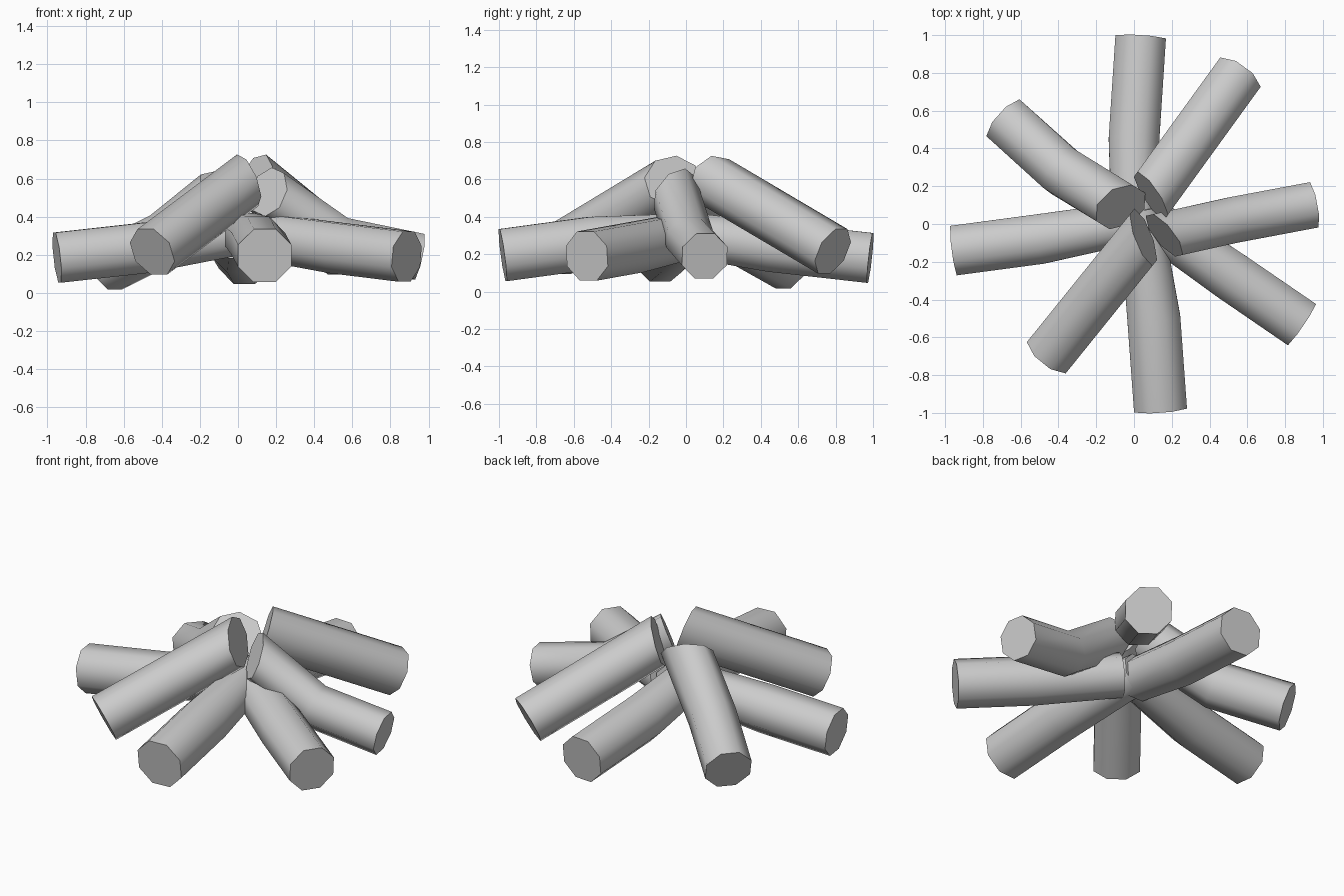
import bpy, bmesh, math
from mathutils import Vector

if "Cube" in bpy.data.objects:
    bpy.data.objects.remove(bpy.data.objects["Cube"])

SIDES = 8


def ring(bm, c, d, n, r):
    """Octagon section of a log along d, cut by a plane with normal n."""
    d, n = d.normalized(), n.normalized()
    u = d.cross(Vector((0, 0, 1))).normalized()
    v = u.cross(d)
    out = []
    for i in range(SIDES):
        a = 2 * math.pi * (i + 0.5) / SIDES
        o = r * (math.cos(a) * u + math.sin(a) * v)
        out.append(bm.verts.new(c + o - d * (o.dot(n) / d.dot(n))))
    return out


def log(name, outer, mid, inner, r, cut=None, r_in=None):
    """One log through three points, with an optional slanted inner cut."""
    o, i = Vector(outer), Vector(inner)
    m = Vector(mid) if mid else (o + i) / 2
    d1, d2 = (m - o).normalized(), (i - m).normalized()
    bm = bmesh.new()
    rings = [ring(bm, o, d1, d1, r),
             ring(bm, m, d1 + d2, d1 + d2, r),
             ring(bm, i, d2, Vector(cut) if cut else d2, r_in or r)]
    for a, b in zip(rings, rings[1:]):
        for k in range(SIDES):
            j = (k + 1) % SIDES
            bm.faces.new((a[k], a[j], b[j], b[k]))
    bm.faces.new(rings[0][::-1])
    bm.faces.new(rings[2])
    bmesh.ops.recalc_face_normals(bm, faces=bm.faces)
    me = bpy.data.meshes.new(name)
    bm.to_mesh(me)
    bm.free()
    ob = bpy.data.objects.new(name, me)
    bpy.context.collection.objects.link(ob)
    bpy.context.view_layer.objects.active = ob
    ob.select_set(True)
    bpy.ops.object.shade_smooth_by_angle(angle=math.radians(55))
    ob.select_set(False)


# lower logs lying almost flat, meeting at the middle
log("lower_log_back", (0.035, 0.985, 0.18), (0.0, 0.45, 0.24), (0.0, 0.03, 0.30), 0.145, None, 0.13)
log("lower_log_right", (0.885, -0.53, 0.19), (0.52, -0.28, 0.235), (0.10, 0.01, 0.30), 0.143, None, 0.13)
log("lower_log_front", (0.14, -0.98, 0.195), (0.105, -0.5, 0.26), (0.03, 0.08, 0.31), 0.152, None, 0.12)
log("lower_log_left", (-0.95, -0.14, 0.185), (-0.5, -0.08, 0.235), (0.0, 0.01, 0.31), 0.143, None, 0.12)

# upper logs leaning towards the middle, with slanted inner cuts
log("upper_log_back_right", (0.55, 0.785, 0.215), None, (0.09, 0.15, 0.59), 0.143, (-0.84, -0.54, 0.3))
log("upper_log_front_left", (-0.45, -0.69, 0.215), None, (0.05, -0.07, 0.59), 0.143, (0.85, 0.3, 0.3))
log("upper_log_right", (0.945, 0.10, 0.19), (0.52, 0.02, 0.28), (0.16, -0.06, 0.53), 0.132, (-0.67, -0.6, 0.35))
log("upper_log_back_left", (-0.68, 0.55, 0.14), (-0.38, 0.28, 0.29), (-0.07, 0.09, 0.54), 0.142, (0.4, -0.55, 0.7))
